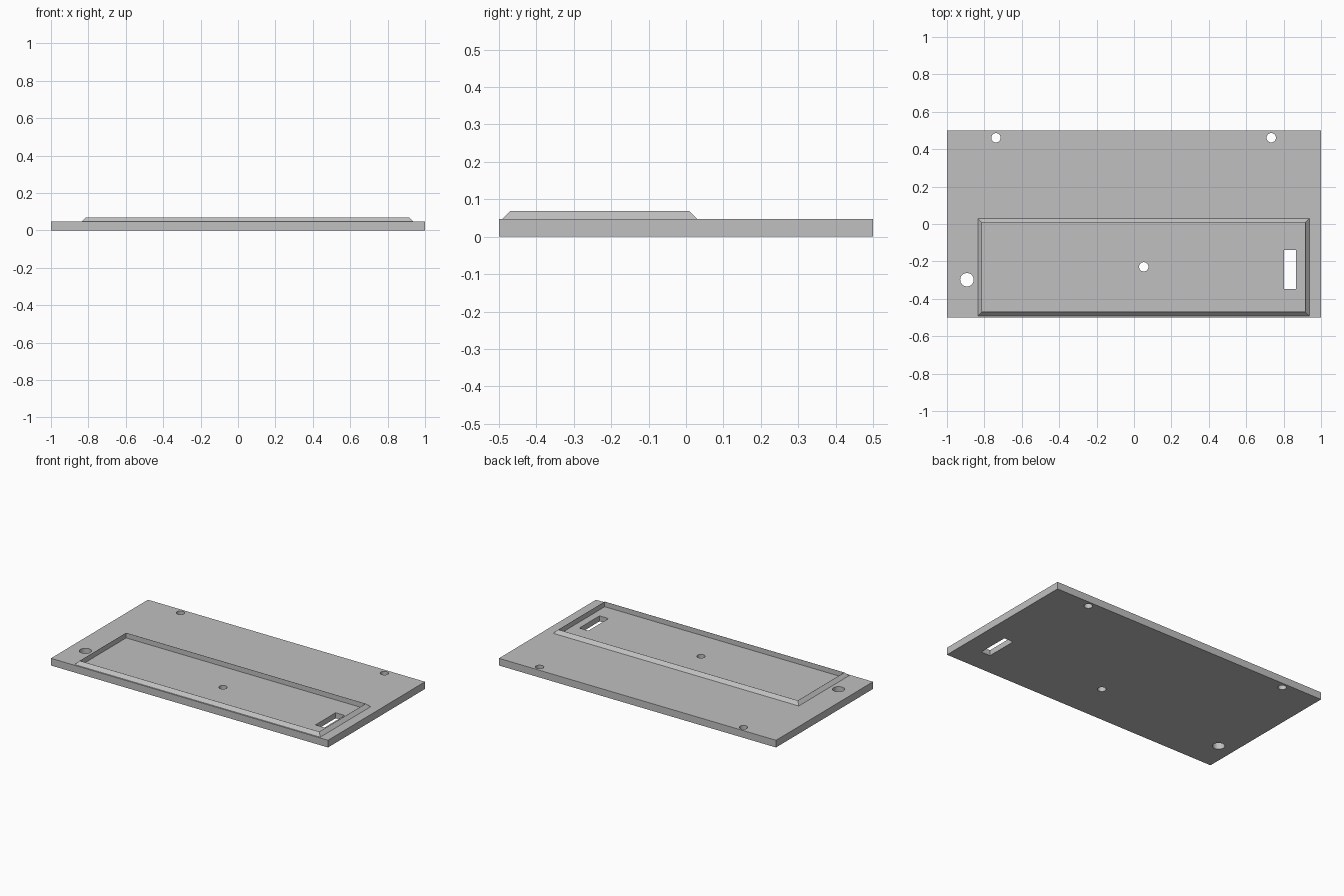
import bpy
import bmesh
import math

if "Cube" in bpy.data.objects:
    bpy.data.objects.remove(bpy.data.objects["Cube"], do_unlink=True)

PLATE_TOP, RIM_TOP, FLOOR = 0.047, 0.069, 0.036
BEVEL = 0.022

grey = bpy.data.materials.new("plain grey")
grey.use_nodes = True
grey.diffuse_color = (0.53, 0.53, 0.53, 1)
grey.node_tree.nodes["Principled BSDF"].inputs["Base Color"].default_value = grey.diffuse_color


def rectangle(x0, x1, y0, y1, inset=0):
    return [(x0 + inset, y0 + inset), (x1 - inset, y0 + inset),
            (x1 - inset, y1 - inset), (x0 + inset, y1 - inset)]


def circle(x, y, r, sides=32):
    return [(x + r * math.cos(math.tau * i / sides),
             y + r * math.sin(math.tau * i / sides)) for i in range(sides)]


def loft(name, levels):
    """Closed solid through a stack of (outline, height) sections."""
    bm = bmesh.new()
    rings = [[bm.verts.new((x, y, z)) for x, y in outline] for outline, z in levels]
    bm.faces.new(rings[0][::-1])
    bm.faces.new(rings[-1])
    for low, high in zip(rings, rings[1:]):
        for i in range(len(low)):
            j = (i + 1) % len(low)
            bm.faces.new((low[i], low[j], high[j], high[i]))
    mesh = bpy.data.meshes.new(name)
    bm.to_mesh(mesh)
    bm.free()
    mesh.materials.append(grey)
    obj = bpy.data.objects.new(name, mesh)
    bpy.context.collection.objects.link(obj)
    return obj


def combine(target, tool, operation):
    mod = target.modifiers.new(operation.lower(), 'BOOLEAN')
    mod.operation = operation
    mod.solver = 'EXACT'
    mod.object = tool
    bpy.context.view_layer.objects.active = target
    bpy.ops.object.modifier_apply(modifier=mod.name)
    bpy.data.objects.remove(tool, do_unlink=True)


# Base plate
plate = loft("mounting_plate", [(rectangle(-1, 1, -0.5, 0.5), 0),
                                (rectangle(-1, 1, -0.5, 0.5), PLATE_TOP)])

# Raised rim with sloped outer sides, then the shallow recess inside it
outer = (-0.835, 0.937, -0.491, 0.03)
rim = loft("rim", [(rectangle(*outer), 0.02),
                   (rectangle(*outer), PLATE_TOP),
                   (rectangle(*outer, BEVEL - 0.001), RIM_TOP)])
combine(plate, rim, 'UNION')
inner = rectangle(*outer, BEVEL)
combine(plate, loft("recess", [(inner, FLOOR), (inner, 0.2)]), 'DIFFERENCE')

# Screw holes, cable hole, centre hole and connector slot
openings = [circle(-0.738, 0.461, 0.025), circle(0.734, 0.461, 0.025),
            circle(-0.893, -0.298, 0.036), circle(0.052, -0.229, 0.025),
            rectangle(0.802, 0.867, -0.347, -0.139)]
for outline in openings:
    combine(plate, loft("opening", [(outline, -0.1), (outline, 0.2)]), 'DIFFERENCE')

# Smooth hole walls, sharp edges elsewhere
bpy.ops.object.select_all(action='DESELECT')
plate.select_set(True)
bpy.context.view_layer.objects.active = plate
bpy.ops.object.shade_smooth_by_angle(angle=math.radians(30))
